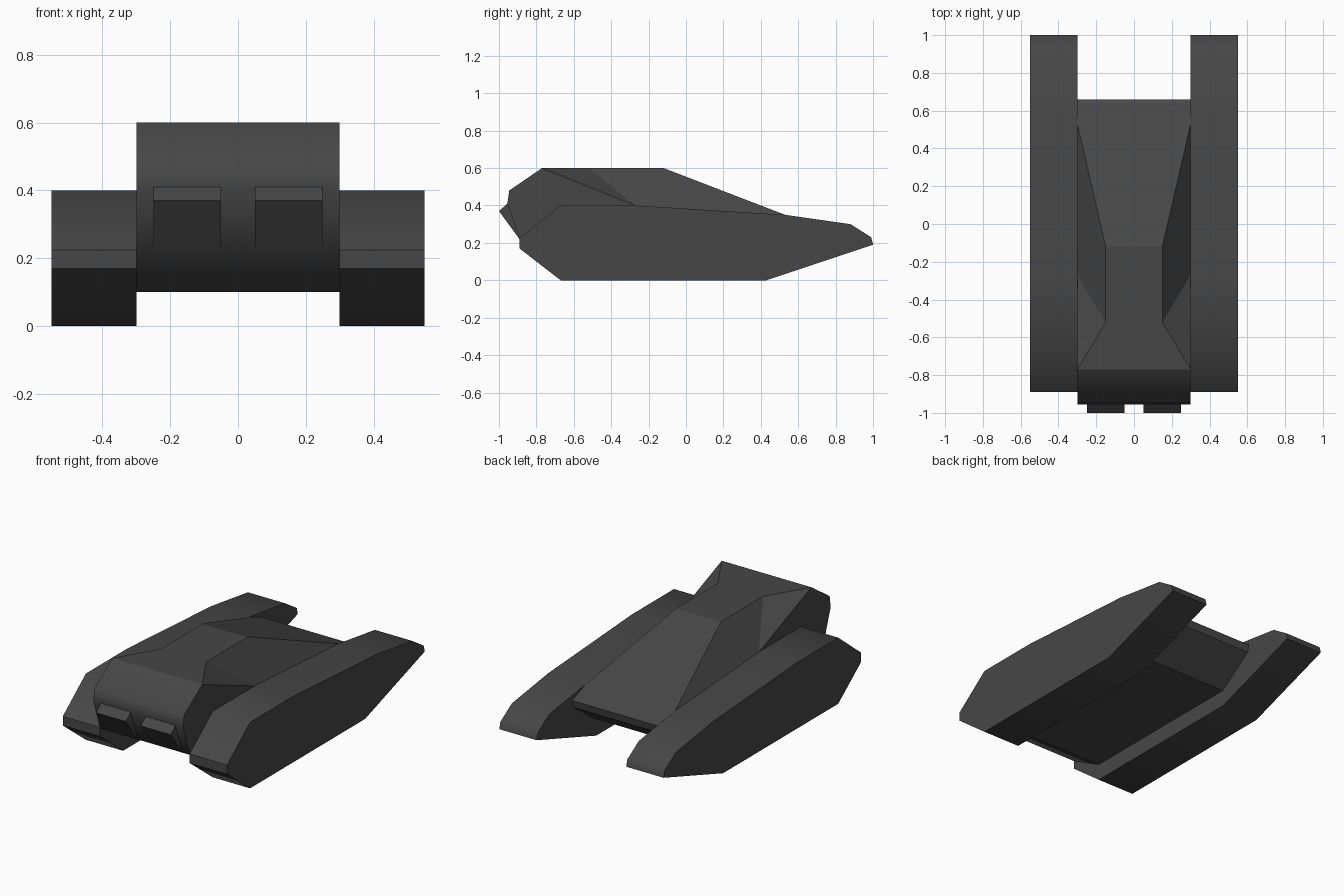
import bpy, bmesh, math

if "Cube" in bpy.data.objects:
    bpy.data.objects.remove(bpy.data.objects["Cube"])

dark = bpy.data.materials.new("dark_grey_paint")
dark.diffuse_color = (0.062, 0.062, 0.062, 1)
dark.use_nodes = True
dark.node_tree.nodes["Principled BSDF"].inputs["Base Color"].default_value = dark.diffuse_color


def make_object(name, verts, faces):
    """Mesh object with outward normals and the grey paint."""
    mesh = bpy.data.meshes.new(name)
    mesh.from_pydata(verts, [], faces)
    bm = bmesh.new()
    bm.from_mesh(mesh)
    bmesh.ops.recalc_face_normals(bm, faces=bm.faces)
    bm.to_mesh(mesh)
    bm.free()
    mesh.materials.append(dark)
    ob = bpy.data.objects.new(name, mesh)
    bpy.context.collection.objects.link(ob)
    return ob


def extrude_profile(name, profile, x0, x1):
    """Prism from a (y, z) side profile between two x positions."""
    n = len(profile)
    verts = [(x, y, z) for x in (x0, x1) for y, z in profile]
    faces = [tuple(range(n)), tuple(range(n, 2 * n))]
    faces += [(i, (i + 1) % n, n + (i + 1) % n, n + i) for i in range(n)]
    return make_object(name, verts, faces)


# Side pods (tracks) and front lamps, mirrored left and right
pod = [(-0.89, 0.17), (-0.89, 0.225), (-0.67, 0.40), (-0.27, 0.40), (0.53, 0.35),
       (0.88, 0.30), (0.99, 0.23), (1.0, 0.19), (0.43, 0.0), (-0.67, 0.0)]
lamp = [(-1.0, 0.37), (-0.955, 0.41), (-0.93, 0.41), (-0.87, 0.22), (-0.89, 0.22)]
for side, s in (("left", -1), ("right", 1)):
    track = extrude_profile(side + "_track_pod", pod, s * 0.30, s * 0.55)
    bpy.ops.object.select_all(action='DESELECT')
    track.select_set(True)
    bpy.context.view_layer.objects.active = track
    bpy.ops.object.shade_smooth_by_angle(angle=math.radians(45))
    extrude_profile(side + "_front_lamp", lamp, s * 0.05, s * 0.25)

# Hull: side outline, running from the front roof edge round below to the rear deck
outline = [(-0.77, 0.60), (-0.945, 0.48), (-0.955, 0.41), (-0.89, 0.22), (-0.67, 0.10),
           (0.43, 0.10), (0.65, 0.255), (0.66, 0.30), (0.53, 0.35), (-0.27, 0.40)]
roof = [(-0.52, 0.60), (-0.12, 0.60)]  # narrow waist of the roof
n = len(outline)
m = n + len(roof)
verts = []
for s in (-1, 1):
    verts += [(s * 0.30, y, z) for y, z in outline]
    verts += [(s * 0.15, y, z) for y, z in roof]
waist, tail = n, n + 1
faces = [(i, i + 1, m + i + 1, m + i) for i in range(n - 2)]
faces += [(a, b, m + b, m + a) for a, b in ((0, waist), (waist, tail), (tail, n - 2))]
for k in (0, m):
    faces.append(tuple(k + i for i in range(n)))                   # flat side wall
    faces.append((k, k + waist, k + n - 1))                        # front shoulder
    faces.append((k + n - 1, k + waist, k + tail, k + n - 2))      # side shoulder
hull = make_object("hull", verts, faces)

# Rounded shading on the nose only
for p in hull.data.polygons:
    p.use_smooth = p.normal.y < -0.4
